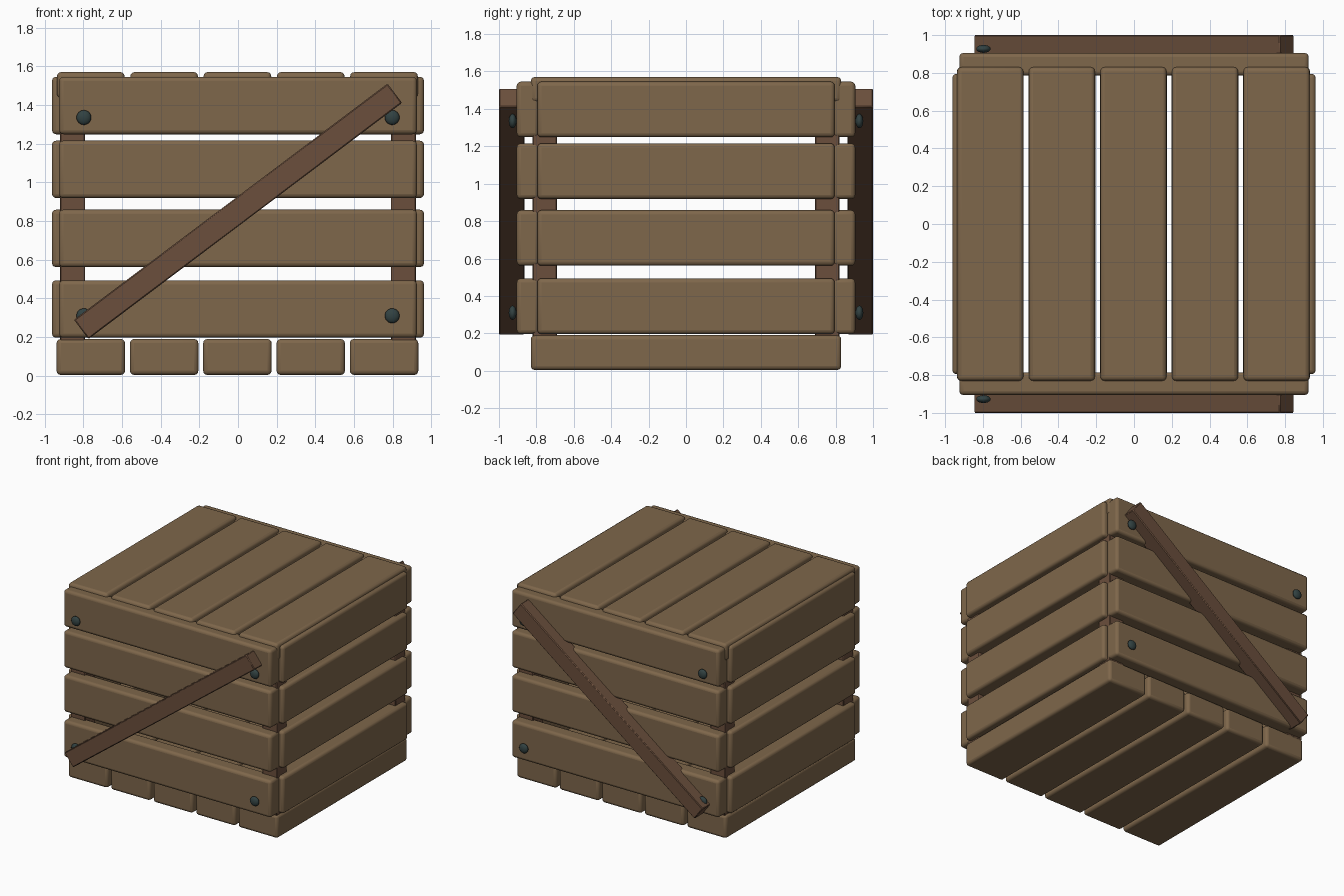
import bpy
import math
from mathutils import Matrix

cube = bpy.data.objects.get("Cube")
if cube:
    bpy.data.objects.remove(cube, do_unlink=True)


def material(name, rgb, metallic=0.0):
    mat = bpy.data.materials.new(name)
    mat.use_nodes = True
    mat.diffuse_color = (*rgb, 1)
    shader = mat.node_tree.nodes["Principled BSDF"]
    shader.inputs["Base Color"].default_value = (*rgb, 1)
    shader.inputs["Metallic"].default_value = metallic
    shader.inputs["Roughness"].default_value = 0.7
    return mat


wood = material("light_wood", (0.21, 0.135, 0.07))
dark_wood = material("dark_wood", (0.145, 0.077, 0.045))
iron = material("iron", (0.032, 0.054, 0.054))


def board(name, center, size, mat, bevel, angle=0.0, segments=3):
    """Box with rounded edges, optionally turned about the y axis."""
    bpy.ops.mesh.primitive_cube_add(size=1)
    obj = bpy.context.object
    obj.name = name
    obj.data.transform(Matrix.Diagonal((*size, 1)))
    obj.location = center
    obj.rotation_euler.y = angle
    obj.data.materials.append(mat)
    mod = obj.modifiers.new("rounded_edges", "BEVEL")
    mod.width = bevel
    mod.segments = segments
    bpy.ops.object.shade_smooth_by_angle(angle=math.radians(35))
    return obj


def nail(name, center):
    """Flattened round nail head."""
    bpy.ops.mesh.primitive_uv_sphere_add(segments=20, ring_count=12, radius=0.038)
    obj = bpy.context.object
    obj.name = name
    obj.data.transform(Matrix.Diagonal((1, 0.55, 1, 1)))
    obj.location = center
    obj.data.materials.append(iron)
    bpy.ops.object.shade_smooth()


# Floor and lid planks
for i in range(5):
    x = (i - 2) * 0.379 - 0.003
    board(f"floor_plank_{i + 1}", (x, 0, 0.097), (0.354, 1.66, 0.186), wood, 0.022)
    board(f"lid_plank_{i + 1}", (x, 0, 1.503), (0.35, 1.66, 0.134), wood, 0.022)

# Wall planks in four rows
for row, z in enumerate((0.345, 0.71, 1.067, 1.397), 1):
    for side, s in (("front", -1), ("back", 1)):
        board(f"{side}_plank_{row}", (0, s * 0.845, z), (1.85, 0.12, 0.297), wood, 0.022)
    for side, s in (("right", -1), ("left", 1)):
        board(f"{side}_plank_{row}", (s * 0.902, 0, z), (0.12, 1.59, 0.297), wood, 0.022)

# Corner posts
for x_side, sx in (("right", -1), ("left", 1)):
    for y_side, sy in (("front", -1), ("back", 1)):
        board(f"{y_side}_{x_side}_post", (sx * 0.855, sy * 0.755, 0.81),
              (0.13, 0.13, 1.28), dark_wood, 0.005, segments=1)

# Diagonal braces and nail heads on the front and back walls
slope = math.atan2(1.22, 1.62)
for side, s in (("front", -1), ("back", 1)):
    board(f"{side}_brace", (0, s * 0.932, 0.85), (2.03, 0.136, 0.125),
          dark_wood, 0.006, -slope, 1)
    for x_side, sx in (("right", -1), ("left", 1)):
        for level, z in (("lower", 0.31), ("upper", 1.335)):
            nail(f"{side}_{x_side}_{level}_nail", (sx * 0.797, s * 0.927, z))
